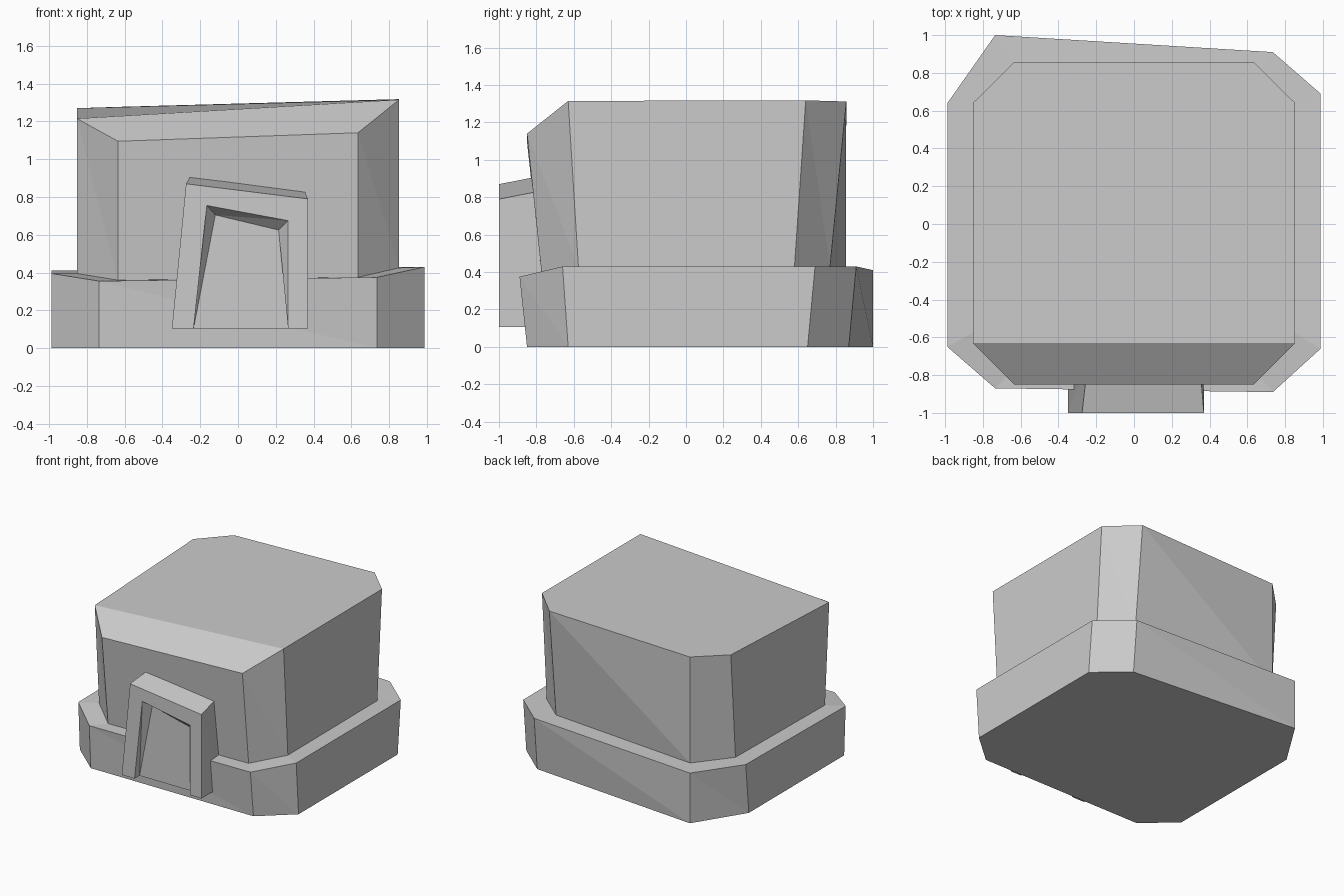
import bpy, bmesh

cube = bpy.data.objects.get("Cube")
if cube:
    bpy.data.objects.remove(cube, do_unlink=True)

stone = bpy.data.materials.new("stone_grey")
stone.use_nodes = True
GREY = (0.6, 0.6, 0.6, 1)
stone.diffuse_color = GREY
stone.node_tree.nodes["Principled BSDF"].inputs["Base Color"].default_value = GREY


def loft(name, rings, closed=True, caps=()):
    """Skin faces between successive rings; caps list (ring, point) corners."""
    bm = bmesh.new()
    grid = [[bm.verts.new(p) for p in ring] for ring in rings]
    for low, high in zip(grid, grid[1:]):
        n = len(low)
        for i in range(n if closed else n - 1):
            j = (i + 1) % n
            # split along the diagonal so warped walls crease cleanly
            a, b, c, d = low[i], low[j], high[j], high[i]
            mid_normal = (b.co - a.co).cross(d.co - a.co).normalized()
            if abs(mid_normal.dot(c.co - a.co)) > 0.01:
                bm.faces.new((a, b, d))
                bm.faces.new((b, c, d))
            else:
                bm.faces.new((a, b, c, d))
    for cap in caps:
        bm.faces.new([grid[r][i] for r, i in cap])
    bmesh.ops.recalc_face_normals(bm, faces=bm.faces)
    mesh = bpy.data.meshes.new(name)
    bm.to_mesh(mesh)
    bm.free()
    mesh.materials.append(stone)
    obj = bpy.data.objects.new(name, mesh)
    bpy.context.collection.objects.link(obj)
    return obj


def octagon(wide, narrow, ys, zs):
    """Chamfered outline, counter-clockwise from the front corner at -x."""
    xs = (-wide, -narrow, narrow, wide, wide, narrow, -narrow, -wide)
    return list(zip(xs, ys, zs))


# Outlines from the ground up
ground = octagon(0.988, 0.735, (-.63, -.85, -.85, -.63, .65, .87, 1.0, .60), [0] * 8)
rim = octagon(0.988, 0.735, (-.65, -.87, -.89, -.66, .69, .91, 1.0, .64),
              (.395, .355, .375, .43, .43, .43, .41, .41))
foot = octagon(0.853, 0.635, (-.575, -.77, -.77, -.575, .58, .77, .855, .58),
               (.395, .36, .375, .425, .43, .43, .41, .41))
eaves = octagon(0.853, 0.635, (-.63, -.85, -.85, -.63, .64, .857, .857, .64),
                (1.215, 1.095, 1.14, 1.315, 1.318, 1.312, 1.277, 1.27))

# Plinth with its sloping ledge
loft("plinth", [ground, rim, foot], caps=[[(0, i) for i in range(8)]])

# Walls, with a flat roof and a sloped front edge
loft("body", [foot, eaves],
     caps=[[(1, i) for i in (0, 3, 4, 5, 6, 7)], [(1, i) for i in range(4)]])


# Crooked doorway: tapered surround around a recessed panel
def arch(y, bottom, top):
    (x0, x1), ((x2, z2), (x3, z3)) = bottom, top
    return [(x0, y, .105), (x2, y, z2), (x3, y, z3), (x1, y, .105)]


outer, inner = (-.35, .37), (-.235, .265)
rings = [arch(-.75, outer, ((-.247, .919), (.349, .839))),
         arch(-1.0, outer, ((-.275, .87), (.37, .79))),
         arch(-1.0, inner, ((-.165, .755), (.265, .675))),
         arch(-.935, inner, ((-.12, .705), (.215, .625)))]
left_sole = [(r, 0) for r in range(4)]
right_sole = [(r, 3) for r in reversed(range(4))]
loft("doorway", rings, closed=False,
     caps=[[(0, i) for i in range(4)], [(3, i) for i in range(4)],
           left_sole + right_sole])
